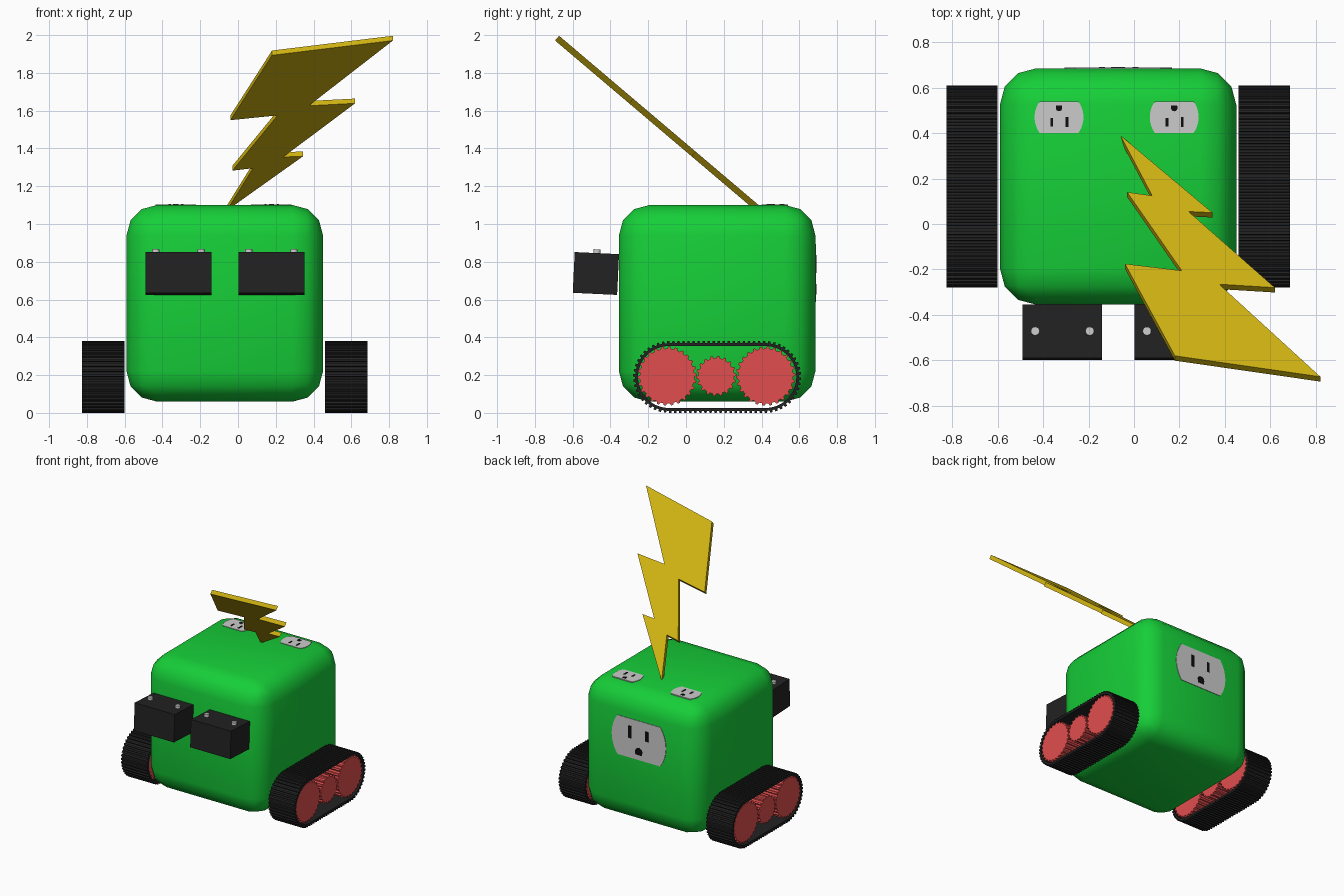
import bpy, bmesh
from math import sin, cos, pi, sqrt, radians
from mathutils import Matrix, Vector

if "Cube" in bpy.data.objects:
    bpy.data.objects.remove(bpy.data.objects["Cube"])

CX = -0.07            # body centre line
CY, CZ = 0.165, 0.58


def mat(name, rgb):
    m = bpy.data.materials.new(name)
    m.diffuse_color = (*rgb, 1)
    m.use_nodes = True
    m.node_tree.nodes["Principled BSDF"].inputs["Base Color"].default_value = m.diffuse_color
    return m


GREEN = mat("green", (0.008, 0.62, 0.04))
BLACK = mat("black", (0.016, 0.016, 0.016))
DARK = mat("slot_dark", (0.004, 0.004, 0.004))
RED = mat("red", (0.75, 0.075, 0.075))
YELLOW = mat("yellow", (0.62, 0.44, 0.006))


def finish(name, bm, m=None):
    bmesh.ops.recalc_face_normals(bm, faces=bm.faces)
    me = bpy.data.meshes.new(name)
    bm.to_mesh(me)
    bm.free()
    ob = bpy.data.objects.new(name, me)
    bpy.context.collection.objects.link(ob)
    if m:
        me.materials.append(m)
    return ob


def prism(name, pts, z0, z1, matrix, m=None):
    """Extrude a 2D outline from local z0 to z1, then place it."""
    bm = bmesh.new()
    lo = [bm.verts.new(matrix @ Vector((x, y, z0))) for x, y in pts]
    hi = [bm.verts.new(matrix @ Vector((x, y, z1))) for x, y in pts]
    bm.faces.new(lo)
    bm.faces.new(hi)
    n = len(pts)
    for i in range(n):
        j = (i + 1) % n
        bm.faces.new((lo[i], lo[j], hi[j], hi[i]))
    return finish(name, bm, m)


def rect(x, y, w, h):
    return [(x - w / 2, y - h / 2), (x + w / 2, y - h / 2), (x + w / 2, y + h / 2), (x - w / 2, y + h / 2)]


def circle(r, n):
    return [(r * cos(2 * pi * i / n), r * sin(2 * pi * i / n)) for i in range(n)]


# Rounded cube body
bm = bmesh.new()
bmesh.ops.create_cube(bm, size=1.04, matrix=Matrix.Translation((CX, CY, CZ)))
bmesh.ops.bevel(bm, geom=bm.edges[:], offset=0.16, segments=3, profile=0.5, affect='EDGES')
for f in bm.faces:
    f.smooth = True
finish("body", bm, GREEN)


# Power outlets: rounded plate, two slots, D-shaped ground hole
def outlet(name, loc, rot_x, scale):
    M = Matrix.Translation(loc) @ Matrix.Rotation(rot_x, 4, 'X') @ Matrix.Scale(scale, 4)
    ys = [-0.07 + 0.14 * i / 10 for i in range(11)]
    right = [(sqrt(0.12 ** 2 - y * y) - 0.0125, y) for y in ys]
    plate = right + [(-x, y) for x, y in reversed(right)]
    t = 0.004 / scale
    prism(name + "_plate", plate, -t, t, M)
    prism(name + "_slot_left", rect(-0.032, -0.022, 0.012, 0.036), 0, 1.6 * t, M, DARK)
    prism(name + "_slot_right", rect(0.035, -0.022, 0.012, 0.044), 0, 1.6 * t, M, DARK)
    ground = [(0.013, 0.052), (-0.013, 0.052)]
    ground += [(0.014 * cos(a), 0.04 + 0.014 * sin(a)) for a in (pi + pi * i / 8 for i in range(9))]
    prism(name + "_ground", ground, 0, 1.6 * t, M, DARK)


outlet("top_outlet_left", (-0.33, 0.47, 1.10), 0, 1)
outlet("top_outlet_right", (0.177, 0.47, 1.10), 0, 1)
outlet("back_outlet", (CX, 0.685, 0.74), -pi / 2, 2.2)

# Box eyes with two round terminals each
for side, x in (("left", -0.315), ("right", 0.177)):
    M = Matrix.Translation((x, -0.477, 0.738)) @ Matrix.Rotation(radians(-2.7), 4, 'X')
    prism("eye_box_" + side, rect(0, 0, 0.35, 0.235), -0.108, 0.108, M, BLACK)
    for k, dx in enumerate((-0.12, 0.12)):
        prism(f"eye_terminal_{side}_{k + 1}", circle(0.019, 20), 0.1, 0.128,
              M @ Matrix.Translation((dx, 0, 0)))

# Lightning bolt: flat outline leaning forward
top_xy = [(-0.06, 0.39), (0.345, 0.05), (0.24, 0.055), (0.62, -0.28), (0.375, -0.265),
          (0.82, -0.672), (0.18, -0.58), (-0.04, -0.175), (0.21, -0.205), (-0.03, 0.14), (0.08, 0.125)]
lean = radians(-40.3)
M = Matrix.Translation((0, 0.385, 1.10)) @ Matrix.Rotation(lean, 4, 'X')
prism("lightning_bolt", [(x, (y - 0.385) / cos(lean)) for x, y in top_xy], -0.033, 0, M, YELLOW)


# Tracks and gears
def stadium(s, r, half=0.255, rm=0.177):
    """Point at path fraction s, on a stadium of end radius r (y, z about its centre)."""
    arc, line = pi * rm, 2 * half
    d = s * 2 * (arc + line)
    sign = 1
    if d >= arc + line:
        d -= arc + line
        sign = -1
    if d < line:
        p = (half - d, r)
    else:
        a = pi / 2 + (d - line) / rm
        p = (-half + r * cos(a), r * sin(a))
    return sign * p[0], sign * p[1]


def track(name, x, width, cleats=80):
    bm = bmesh.new()
    rings = []
    n = cleats * 4
    for i in range(n):
        ro = 0.19 if i % 4 in (0, 1) else 0.179
        s = (i // 2 * 2 + (0.15 if i % 2 == 0 else 1.85)) / n
        ring = []
        for r, side in ((ro, -1), (ro, 1), (0.164, 1), (0.164, -1)):
            y, z = stadium(s, r)
            ring.append(bm.verts.new((x + side * width / 2, CY + y, 0.19 + z)))
        rings.append(ring)
    for i in range(n):
        a, b = rings[i], rings[(i + 1) % n]
        for k in range(4):
            j = (k + 1) % 4
            bm.faces.new((a[k], a[j], b[j], b[k]))
    finish(name, bm, BLACK)


def gear(name, x, y, r, teeth, width):
    pts = []
    for i in range(teeth):
        for f, rr in ((0, r - 0.012), (0.4, r - 0.012), (0.55, r), (0.85, r)):
            a = 2 * pi * (i + f) / teeth
            pts.append((rr * cos(a), rr * sin(a)))
    M = Matrix.Translation((x, y, 0.195)) @ Matrix.Rotation(pi / 2, 4, 'Y')
    prism(name, pts, -width / 2, width / 2, M, RED)


for side, sx in (("left", -1), ("right", 1)):
    x = CX + sx * 0.643
    track("track_" + side, x, 0.226)
    gear("front_gear_" + side, x, -0.10, 0.157, 26, 0.215)
    gear("middle_gear_" + side, x, 0.16, 0.107, 18, 0.215)
    gear("rear_gear_" + side, x, 0.422, 0.157, 26, 0.215)
